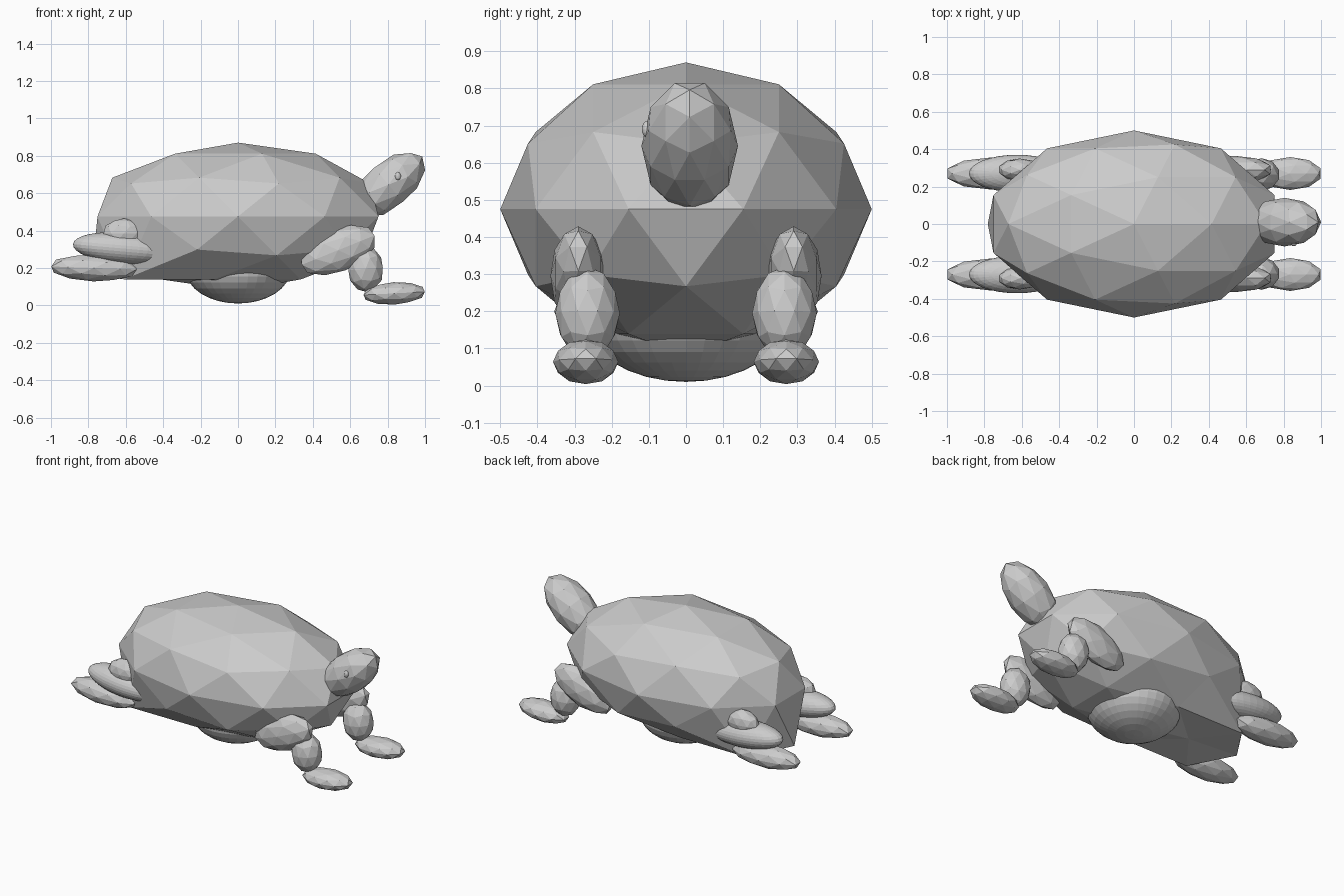
import bpy, math
from mathutils import Vector

if "Cube" in bpy.data.objects:
    bpy.data.objects.remove(bpy.data.objects["Cube"])

skin = bpy.data.materials.new("plain_grey")
skin.diffuse_color = (0.6, 0.6, 0.6, 1)
skin.use_nodes = True
skin.node_tree.nodes["Principled BSDF"].inputs["Base Color"].default_value = skin.diffuse_color


def finish(name, scale, tilt):
    """Name, stretch, tilt (degrees, +x end upward) and colour a new part."""
    ob = bpy.context.object
    ob.name = name
    ob.scale = scale
    ob.rotation_euler = (0, -math.radians(tilt), 0)
    ob.data.materials.append(skin)
    return ob


def faceted(name, loc, scale, tilt=0, level=2):
    bpy.ops.mesh.primitive_ico_sphere_add(subdivisions=level, radius=1, location=loc)
    return finish(name, scale, tilt)


def rounded(name, loc, scale, tilt=0, seg=32, rings=16):
    bpy.ops.mesh.primitive_uv_sphere_add(segments=seg, ring_count=rings, radius=1, location=loc)
    return finish(name, scale, tilt)


# Shell, with the lower rear corners pulled out into a flat tail
shell = faceted("shell", (0, 0, 0.475), (0.79, 0.5, 0.395))
for v in shell.data.vertices:
    if v.co.x < -0.8 and v.co.z < -0.4:        # tail tip
        v.co = Vector((-0.99, v.co.y, -0.79))
    elif -0.75 < v.co.x < -0.6 and -0.6 < v.co.z < -0.5:   # tail corners
        v.co.x, v.co.z = -0.77, -0.85

# Belly
rounded("belly", (0, 0, 0.19), (0.28, 0.28, 0.18))

# Head, with its long axis pointing up and forward
faceted("head", (0.805, 0.01, 0.645), (0.125, 0.13, 0.235), tilt=-50)

for side, s in (("left", 1), ("right", -1)):
    # Eye
    rounded(f"{side}_eye", (0.855, s * 0.105, 0.69), (0.016, 0.014, 0.022), 0, 12, 8)
    # Front leg
    faceted(f"{side}_front_upper_leg", (0.535, s * 0.29, 0.295), (0.22, 0.075, 0.115), 22)
    faceted(f"{side}_front_lower_leg", (0.682, s * 0.265, 0.195), (0.097, 0.087, 0.125), 4)
    faceted(f"{side}_front_foot", (0.835, s * 0.27, 0.064), (0.172, 0.088, 0.06), 3)
    # Back leg
    rounded(f"{side}_back_thigh", (-0.625, s * 0.27, 0.305), (0.258, 0.1, 0.083), -5)
    faceted(f"{side}_back_hip", (-0.61, s * 0.29, 0.385), (0.115, 0.06, 0.08), 0)
    faceted(f"{side}_back_foot", (-0.77, s * 0.27, 0.2), (0.24, 0.085, 0.072), -2)
